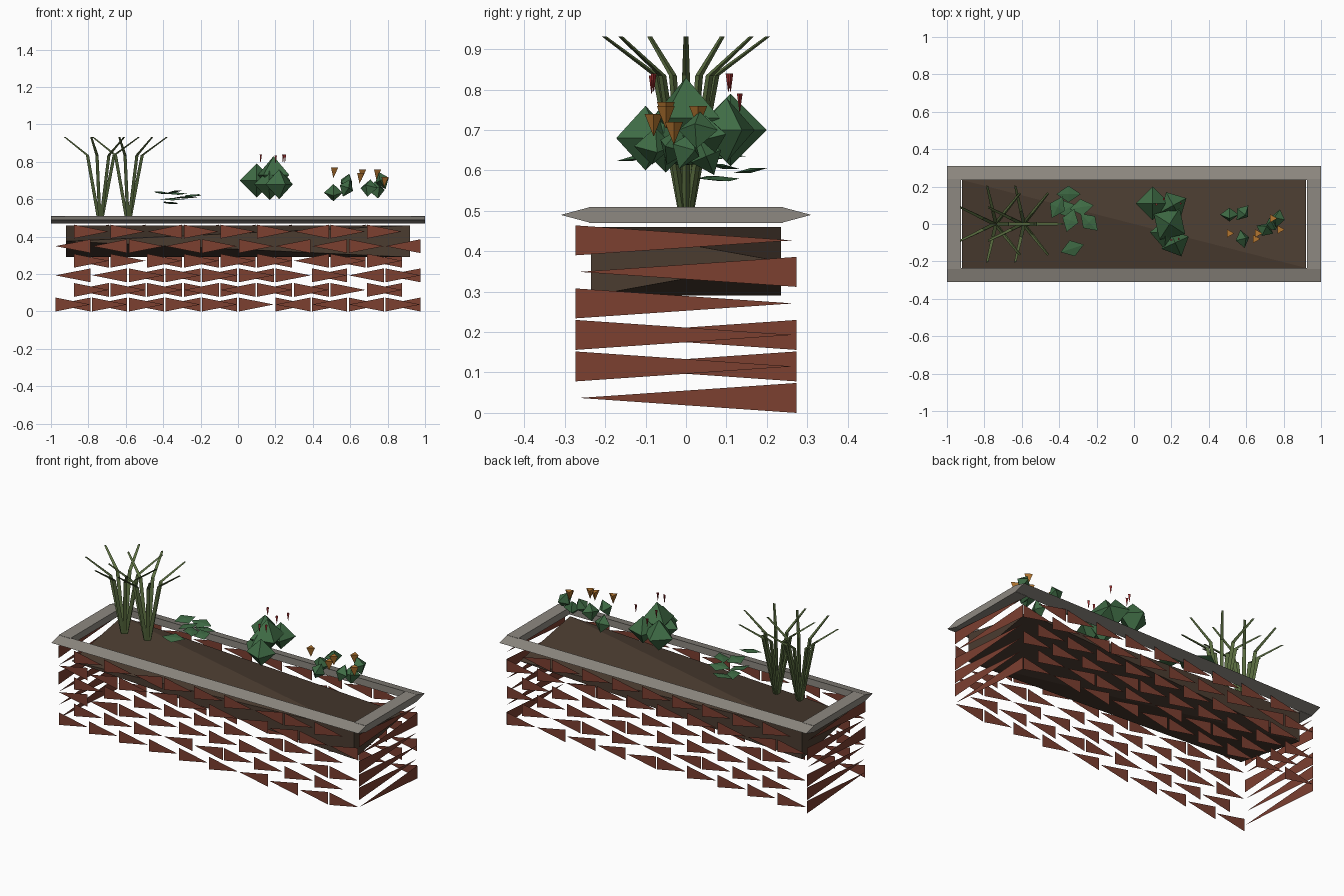
import bpy, math, random
from mathutils import Vector, Matrix

if "Cube" in bpy.data.objects:
    bpy.data.objects.remove(bpy.data.objects["Cube"])

random.seed(4)


def material(name, rgb):
    m = bpy.data.materials.new(name)
    m.diffuse_color = (*rgb, 1)
    m.use_nodes = True
    m.node_tree.nodes["Principled BSDF"].inputs["Base Color"].default_value = m.diffuse_color
    return m


BRICK = material("brick_red", (0.20, 0.05, 0.03))
SOIL = material("soil_brown", (0.07, 0.045, 0.03))
STONE = material("stone_grey", (0.27, 0.25, 0.22))
GRASS = material("grass_green", (0.10, 0.15, 0.05))
LEAF = material("leaf_green", (0.05, 0.15, 0.06))
RED = material("flower_red", (0.35, 0.03, 0.03))
ORANGE = material("flower_orange", (0.45, 0.18, 0.03))


class Part:
    """Collects simple solids into one named object."""

    def __init__(self, name, mat):
        self.name, self.mat, self.v, self.f = name, mat, [], []

    def add(self, verts, faces):
        n = len(self.v)
        self.v += [tuple(p) for p in verts]
        self.f += [tuple(i + n for i in f) for f in faces]

    def prism(self, a, b):
        n = len(a)
        sides = [(i, (i + 1) % n, (i + 1) % n + n, i + n) for i in range(n)]
        self.add(a + b, sides + [tuple(range(n))[::-1], tuple(range(n, 2 * n))])

    def tube(self, pts, radii, sides=3):
        rings = []
        for p, r in zip(pts, radii):
            rings.append([Vector(p) + Vector((r * math.cos(t), r * math.sin(t), 0))
                          for t in (math.tau * k / sides for k in range(sides))])
        for a, b in zip(rings, rings[1:]):
            self.prism(a, b)

    def octa(self, c, r, turn=0.0, tilt=0.0):
        m = Matrix.Rotation(turn, 3, 'Z') @ Matrix.Rotation(tilt, 3, 'X')
        base = [(r[0], 0, 0), (0, r[1], 0), (-r[0], 0, 0), (0, -r[1], 0),
                (0, 0, r[2]), (0, 0, -r[2])]
        tris = [(i, (i + 1) % 4, 4) for i in range(4)] + [((i + 1) % 4, i, 5) for i in range(4)]
        self.add([Vector(c) + m @ Vector(p) for p in base], tris)

    def build(self):
        me = bpy.data.meshes.new(self.name)
        me.from_pydata(self.v, [], self.f)
        me.materials.append(self.mat)
        ob = bpy.data.objects.new(self.name, me)
        bpy.context.collection.objects.link(ob)


# Brick walls: each brick is a wedge-shaped facing
PITCH, H, L = 0.078, 0.074, 0.187
long_walls, end_walls = Part("long_walls", BRICK), Part("end_walls", BRICK)


def wedge(part, full, tip, z):
    part.add([(*full, z), (*tip, z + H / 2), (*full, z + H)], [(0, 1, 2)])


right_full = [1, -1, -1, -1, 1, -1]
left_full = [1, 1, 1, -1, 1, -1]
for row in range(6):
    z = row * PITCH
    count = 10 if row % 2 == 0 else 9
    for y in (-0.275, 0.275):
        for i in range(count):
            cx = (i - (count - 1) / 2) * 0.196
            s = math.copysign(1, y) * (1 if random.random() < 0.75 else -1)
            wedge(long_walls, (cx + s * L / 2, y), (cx - s * L / 2, y), z)
    for x, d in ((0.98, right_full[row]), (-0.98, left_full[row])):
        wedge(end_walls, (x, 0.273 * d), (x, -0.265 * d), z)
long_walls.build()
end_walls.build()

# Soil: slab pinched to mid height at two opposite corners
soil = Part("soil", SOIL)
sx, sy, lo, hi, mid = 0.92, 0.235, 0.29, 0.46, 0.375
soil.add([(sx, -sy, lo), (sx, -sy, hi), (-sx, sy, lo), (-sx, sy, hi),
          (sx, sy, mid), (-sx, -sy, mid)],
         [(1, 4, 3), (1, 3, 5), (0, 2, 4), (0, 5, 2),
          (5, 0, 1), (0, 4, 1), (4, 2, 3), (2, 5, 3)])
soil.build()

# Stone rim: tapered long rails and square end rails
rim = Part("stone_rim", STONE)
for s in (-1, 1):
    prof = [(s * 0.235, 0.47), (s * 0.31, 0.49), (s * 0.235, 0.51)]
    rim.prism([(-1, *p) for p in prof], [(1, *p) for p in prof])
    ends = [(s * 0.925, 0.47), (s, 0.47), (s, 0.51), (s * 0.925, 0.51)]
    rim.prism([(x, -0.24, z) for x, z in ends], [(x, 0.24, z) for x, z in ends])
rim.build()

# Grass clumps: seven bent blades each
grass = Part("grass_clumps", GRASS)
for cx in (-0.74, -0.59):
    for k in range(7):
        a = math.tau * k / 7
        c, s = math.cos(a), math.sin(a)
        grass.tube([(cx + r * c, r * s, z) for r, z in ((0.01, 0.50), (0.075, 0.835), (0.208, 0.932))],
                   (0.012, 0.011, 0.007))
grass.build()

# Low spreading leaves
low = Part("low_leaves", LEAF)
for k, (x, y, z) in enumerate([(-0.35, 0.16, 0.60), (-0.41, 0.09, 0.635), (-0.36, 0.08, 0.58),
                               (-0.28, 0.09, 0.61), (-0.34, 0.02, 0.64), (-0.24, 0.01, 0.62),
                               (-0.33, -0.13, 0.63)]):
    low.octa((x, y, z), (0.065, 0.045, 0.006), k * 1.1, 0.15)
low.build()

# Bush of faceted foliage
bush = Part("bush", LEAF)
for k, (x, y, z, r) in enumerate([(0.10, 0.11, 0.70, 0.09), (0.21, 0.10, 0.70, 0.08),
                                  (0.19, 0.00, 0.73, 0.10), (0.17, -0.05, 0.68, 0.085),
                                  (0.22, -0.10, 0.68, 0.08)]):
    bush.octa((x, y, z), (r, r, r), k * 0.5)
bush.build()

# Small faceted leaves on the right
small = Part("small_leaves", LEAF)
for k, (x, y, z) in enumerate([(0.51, 0.05, 0.635), (0.58, 0.06, 0.69), (0.58, -0.08, 0.66),
                               (0.70, -0.03, 0.66), (0.74, 0.00, 0.65), (0.77, 0.03, 0.70)]):
    small.octa((x, y, z), (0.05, 0.04, 0.05), k * 0.9, 0.4)
small.build()


# Flowers: three-sided cones pointing down
def flowers(name, mat, spots, r, h):
    p = Part(name, mat)
    for x, y, z in spots:
        p.tube([(x, y, z - h), (x, y, z)], (0.001, r))
    p.build()


flowers("red_flowers", RED, [(0.12, 0.105, 0.84), (0.20, -0.085, 0.835),
                             (0.25, 0.11, 0.84), (0.16, 0.133, 0.79), (0.24, -0.08, 0.84)], 0.008, 0.045)
flowers("orange_flowers", ORANGE, [(0.51, -0.05, 0.77), (0.65, -0.08, 0.74), (0.74, 0.03, 0.76),
                                   (0.66, -0.05, 0.76), (0.78, -0.03, 0.72)], 0.026, 0.055)
